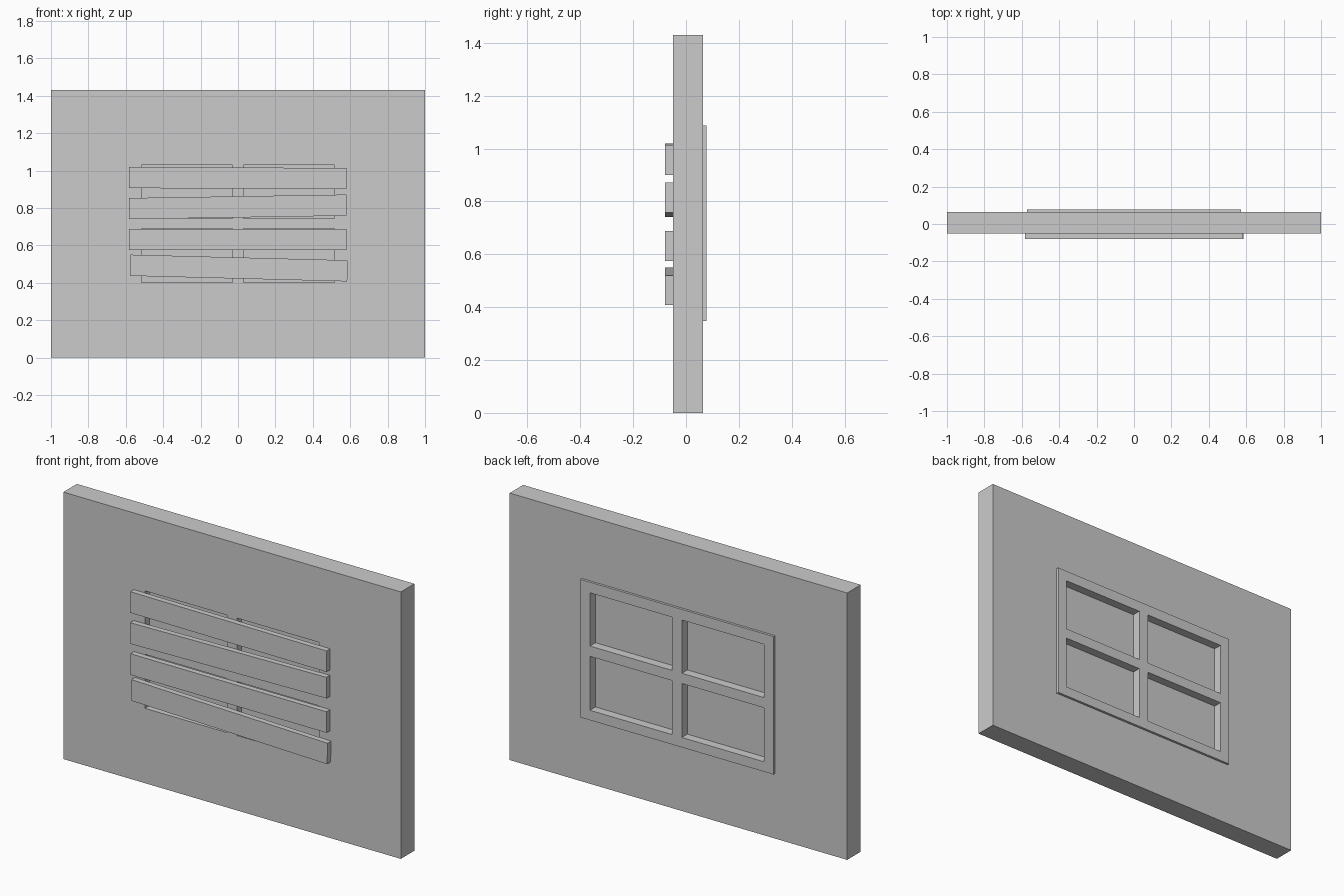
import bpy
import bmesh
import math

if "Cube" in bpy.data.objects:
    bpy.data.objects.remove(bpy.data.objects["Cube"])


def finish(bm, name):
    bmesh.ops.recalc_face_normals(bm, faces=bm.faces[:])
    mesh = bpy.data.meshes.new(name)
    bm.to_mesh(mesh)
    bm.free()
    obj = bpy.data.objects.new(name, mesh)
    bpy.context.collection.objects.link(obj)
    return obj


def pierced_slab(name, xs, zs, holes, y0, y1):
    """Upright slab on a grid of x and z lines, leaving the hole cells open."""
    bm = bmesh.new()
    grid = [[bm.verts.new((x, y0, z)) for z in zs] for x in xs]
    for i in range(len(xs) - 1):
        for j in range(len(zs) - 1):
            if (i, j) not in holes:
                bm.faces.new((grid[i][j], grid[i + 1][j],
                              grid[i + 1][j + 1], grid[i][j + 1]))
    loose = [v for v in bm.verts if not v.link_faces]
    bmesh.ops.delete(bm, geom=loose, context='VERTS')
    result = bmesh.ops.extrude_face_region(
        bm, geom=bm.faces[:], use_keep_orig=True)
    for v in result["geom"]:
        if isinstance(v, bmesh.types.BMVert):
            v.co.y = y1
    return finish(bm, name)


def box(name, center, size, tilt=0.0):
    bm = bmesh.new()
    bmesh.ops.create_cube(bm, size=1.0)
    bmesh.ops.scale(bm, vec=size, verts=bm.verts[:])
    obj = finish(bm, name)
    obj.location = center
    obj.rotation_euler.y = -tilt
    return obj


FRONT, WALL_BACK, FRAME_BACK = -0.05, 0.064, 0.077

# Wall with a window opening
pierced_slab("wall", [-1, -0.572, 0.572, 1], [0, 0.348, 1.087, 1.43],
             {(1, 1)}, FRONT, WALL_BACK)

# Window frame with four openings, standing proud at the back
pierced_slab("window_frame",
             [-0.572, -0.516, -0.029, 0.029, 0.516, 0.572],
             [0.348, 0.401, 0.69, 0.745, 1.03, 1.087],
             {(1, 1), (3, 1), (1, 3), (3, 3)}, FRONT, FRAME_BACK)

# Recessed panes
for x in (-0.2725, 0.2725):
    for z0, z1 in ((0.401, 0.69), (0.745, 1.03)):
        box("pane", (x, 0.01, (z0 + z1) / 2), (0.487, 0.04, z1 - z0))

# Crooked boards nailed across the front: centre x, centre z, rise end to end
for x, z, rise in ((-0.001, 0.960, -0.006), (-0.001, 0.806, 0.0185),
                   (-0.001, 0.631, 0.0), (0.004, 0.479, -0.03)):
    box("board", (x, -0.065, z), (1.163, 0.03, 0.113),
        math.atan2(rise, 1.163))
